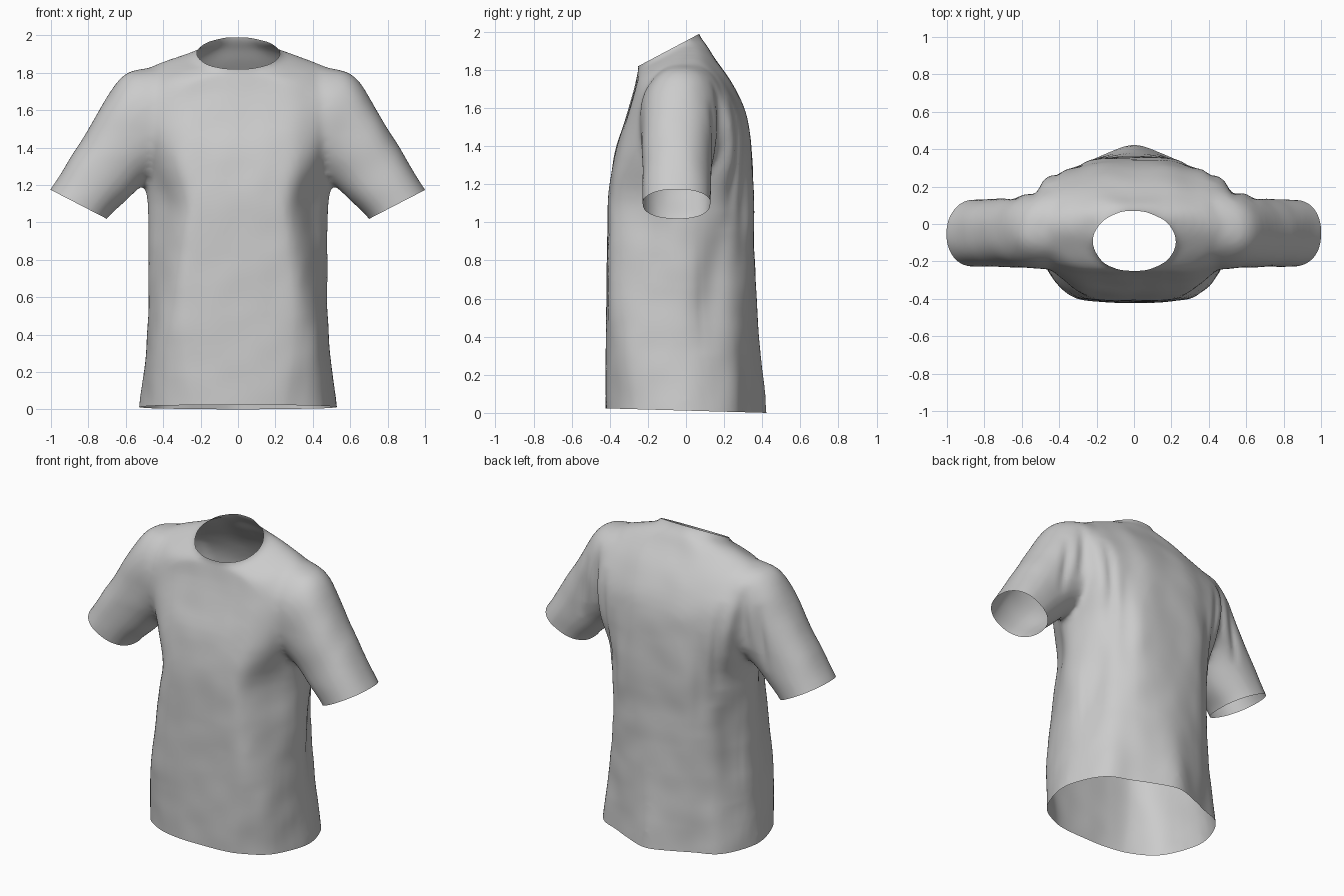
import bpy, bmesh, math
from mathutils import Vector, noise

if "Cube" in bpy.data.objects:
    bpy.data.objects.remove(bpy.data.objects["Cube"])


def spline(pts, n, closed=False):
    """Smooth curve through points of any dimension."""
    m, out = len(pts), []
    get = (lambda i: pts[i % m]) if closed else (lambda i: pts[max(0, min(m - 1, i))])
    for i in range(m if closed else m - 1):
        a, b, c, d = (get(i + k) for k in (-1, 0, 1, 2))
        for j in range(n):
            t = j / n
            out.append(0.5 * (2 * b + (c - a) * t + (2 * a - 5 * b + 4 * c - d) * t * t
                              + (3 * b - a - 3 * c + d) * t ** 3))
    return out if closed else out + [pts[-1]]


def loft(bm, rings):
    """Closed tube through a list of rings."""
    loops = [[bm.verts.new(p) for p in r] for r in rings]
    for a, b in zip(loops, loops[1:]):
        for i in range(len(a)):
            j = (i + 1) % len(a)
            bm.faces.new((a[i], a[j], b[j], b[i]))
    bm.faces.new(loops[0][::-1])
    bm.faces.new(loops[-1])


# Torso levels: z, half width, front y, back y, front flat, back flat, front corner
# fullness, back corner fullness, drop beside the back centre, side y, tilt
TORSO = [
    (-0.10, 0.54, -0.42, 0.43, 0.28, 0.28, 0.35, 0.22, 0.07, 0.0, 0),
    (0.05, 0.525, -0.42, 0.42, 0.29, 0.28, 0.35, 0.22, 0.07, 0.0, 0),
    (0.40, 0.485, -0.42, 0.385, 0.33, 0.28, 0.35, 0.20, 0.04, -0.01, 0),
    (0.80, 0.48, -0.415, 0.36, 0.31, 0.28, 0.15, 0.18, 0.015, -0.02, 0),
    (1.10, 0.485, -0.41, 0.355, 0.28, 0.28, 0.03, 0.30, 0.0, -0.03, 0),
    (1.35, 0.52, -0.375, 0.345, 0.32, 0.28, 0.20, 0.50, 0.0, -0.04, 0),
    (1.54, 0.56, -0.32, 0.32, 0.34, 0.28, 0.30, 0.52, 0.0, -0.04, 0.02),
    (1.68, 0.585, -0.28, 0.25, 0.34, 0.28, 0.30, 0.40, 0.0, -0.04, 0.10),
    (1.79, 0.51, -0.262, 0.157, 0.28, 0.24, 0.20, 0.25, 0.0, -0.04, 0.25),
    (1.85, 0.36, -0.255, 0.113, 0.17, 0.16, 0.25, 0.25, 0.0, -0.05, 0.36),
    (1.895, 0.225, -0.25, 0.07, 0.092, 0.092, 0.30, 0.30, 0.0, -0.09, 0.53),
    (1.98, 0.215, -0.265, 0.055, 0.092, 0.092, 0.30, 0.30, 0.0, -0.10, 0.53),
]


def torso_ring(row):
    z, w, yf, yb, xf, xb, kf, kb, drop, ys, tilt = row

    def corner(x, y, ye, k):
        mid = Vector(((x + w) / 2, (y + ys) / 2, 0))
        return mid.lerp(Vector((w, ye, 0)), k)

    e = 0.043 * (yb - yf)
    half = [Vector((xf * 0.55, yf + 0.004, 0)), Vector((xf, yf + e, 0)),
            corner(xf, yf + e, yf, kf), Vector((w, ys, 0)), corner(xb, yb - e, yb, kb),
            Vector((xb, yb - drop - e, 0)), Vector((xb * 0.55, yb - drop * 0.7, 0))]
    other = [Vector((-p.x, p.y, 0)) for p in reversed(half)]
    ring = spline([Vector((0, yf, 0))] + half + [Vector((0, yb, 0))] + other, 4, True)
    return [(p.x, p.y, z + tilt * (p.y + 0.09)) for p in ring]


# Sleeve sections: outer x, outer z, lower x, lower z, front y, back y
SLEEVE = [(0.33, 1.83, 0.32, 1.34, -0.20, 0.20), (0.49, 1.825, 0.41, 1.26, -0.24, 0.21),
          (0.635, 1.765, 0.51, 1.20, -0.235, 0.165), (0.825, 1.46, 0.605, 1.11, -0.23, 0.137),
          (1.005, 1.17, 0.70, 1.02, -0.23, 0.132), (1.07, 1.06, 0.74, 0.94, -0.23, 0.132)]


def sleeve_ring(row, side):
    ox, oz, lx, lz, yf, yb = row
    ring = []
    for i in range(40):
        a = math.tau * i / 40
        c, s = (math.copysign(abs(f) ** 0.9, f) for f in (math.cos(a), math.sin(a)))
        ring.append(((ox + lx + (ox - lx) * c) / 2 * side, (yf + yb + (yb - yf) * s) / 2,
                     (oz + lz + (oz - lz) * c) / 2))
    return ring


# Torso and mirrored sleeves as overlapping solids
bm = bmesh.new()
loft(bm, [torso_ring(r) for r in spline([Vector(r) for r in TORSO], 4)])
for side in (1, -1):
    loft(bm, [sleeve_ring(r, side) for r in spline([Vector(r) for r in SLEEVE], 5)])
bmesh.ops.recalc_face_normals(bm, faces=bm.faces)
solid = bpy.data.meshes.new("shirt_solid")
bm.to_mesh(solid)
bm.free()
shirt = bpy.data.objects.new("t_shirt", solid)
bpy.context.collection.objects.link(shirt)

# Merge into one skin
rem = shirt.modifiers.new("merge", 'REMESH')
rem.mode = 'VOXEL'
rem.voxel_size = 0.018
dg = bpy.context.evaluated_depsgraph_get()
skin = bpy.data.meshes.new_from_object(shirt.evaluated_get(dg))
shirt.modifiers.clear()
shirt.data = skin
bpy.data.meshes.remove(solid)
skin.name = "t_shirt"

bm = bmesh.new()
bm.from_mesh(skin)
for _ in range(5):
    bmesh.ops.smooth_vert(bm, verts=bm.verts, factor=0.5,
                          use_axis_x=True, use_axis_y=True, use_axis_z=True)

# Cloth creases on the back: line from x,z to x,z, depth, width
CREASES = [(0.43, 1.65, 0.38, 0.95, 0.022, 0.035), (0.40, 1.05, 0.46, 0.30, 0.018, 0.04),
           (0.33, 1.45, 0.30, 0.75, 0.010, 0.04), (0.62, 1.65, 0.68, 1.22, 0.014, 0.03),
           (0.53, 1.75, 0.55, 1.35, 0.016, 0.03)]
bm.normal_update()
moves = []
for v in bm.verts:
    p = Vector((abs(v.co.x), v.co.z))
    amount = 0.005 * noise.noise(v.co * 6)
    if v.co.y > 0:
        for x1, z1, x2, z2, depth, width in CREASES:
            a, ab = Vector((x1, z1)), Vector((x2 - x1, z2 - z1))
            t = max(0, min(1, (p - a).dot(ab) / ab.length_squared))
            amount -= (depth * math.sin(math.pi * t) * min(1, v.co.y / 0.08)
                       * math.exp(-((p - a - ab * t).length / width) ** 2))
    moves.append(v.normal * amount)
for v, m in zip(bm.verts, moves):
    v.co += m


def cut(co, no, inside=lambda p: True):
    """Trim away everything beyond a plane, within a region."""
    keep = {v for v in bm.verts if inside(v.co)}
    geom = list(keep) + [e for e in bm.edges if all(v in keep for v in e.verts)] \
        + [f for f in bm.faces if all(v in keep for v in f.verts)]
    bmesh.ops.bisect_plane(bm, geom=geom, plane_co=co, plane_no=Vector(no).normalized(),
                           clear_outer=True)


# Open the hem, neck and cuffs
cut((0, 0, 0.012), (0, -0.028, -1))
cut((0, -0.09, 1.905), (0, -0.53, 1), lambda p: p.z > 1.7 and abs(p.x) < 0.3)
for side in (1, -1):
    cut((0.85 * side, 0, 1.096), (0.46 * side, 0, -0.89), lambda p: p.x * side > 0.57)

# Plain grey cloth, smooth shaded
for f in bm.faces:
    f.smooth = True
    f.material_index = 0
bm.to_mesh(skin)
bm.free()
mat = bpy.data.materials.new("grey_cloth")
mat.use_nodes = True
grey = (0.6, 0.6, 0.6, 1)
mat.diffuse_color = grey
mat.node_tree.nodes["Principled BSDF"].inputs["Base Color"].default_value = grey
skin.materials.clear()
skin.materials.append(mat)
